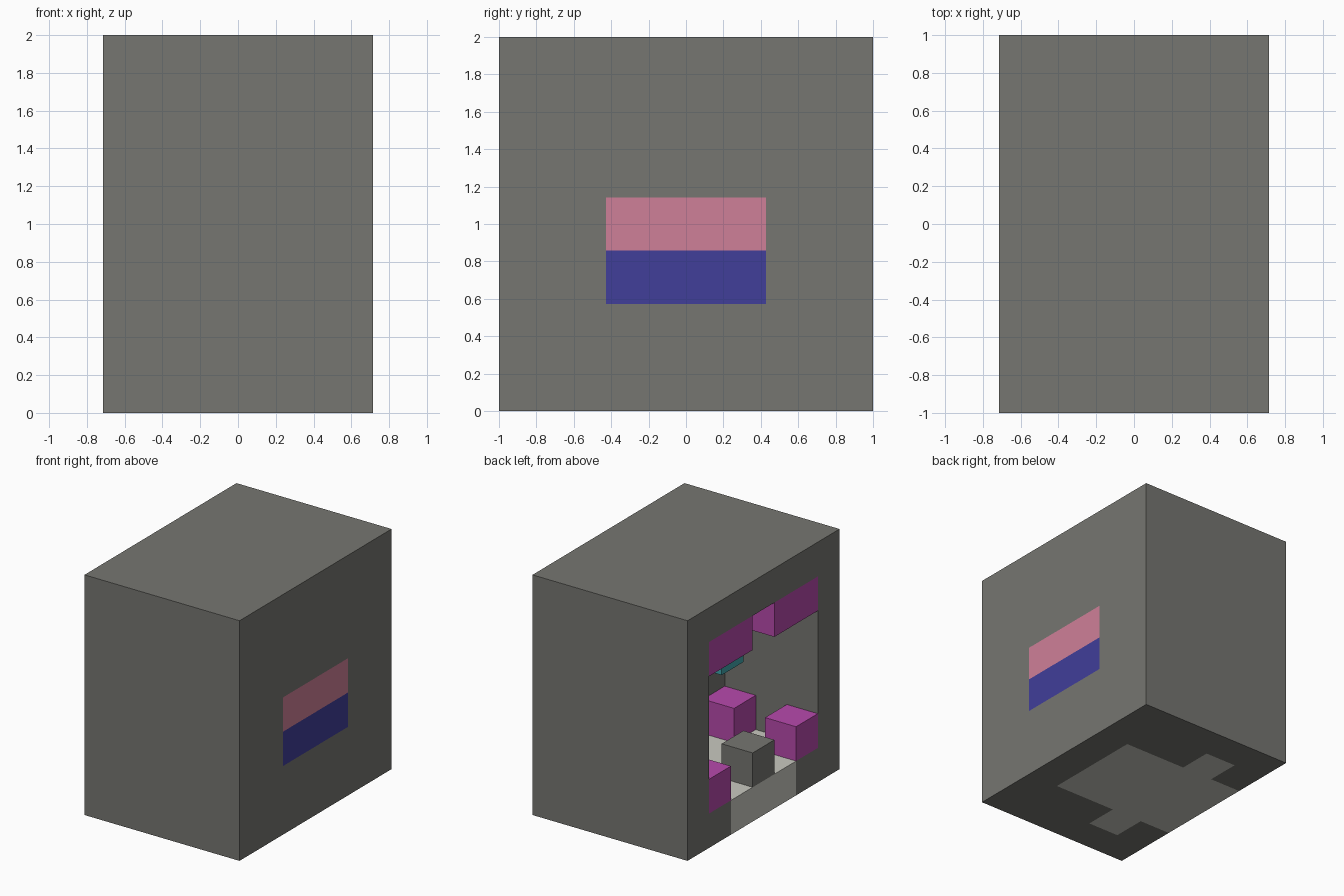
import bpy
import bmesh
from mathutils import Vector

if "Cube" in bpy.data.objects:
    bpy.data.objects.remove(bpy.data.objects["Cube"], do_unlink=True)

UNIT = 2 / 7  # edge of one building block


def linear(c):
    c /= 255
    return c / 12.92 if c <= 0.04045 else ((c + 0.055) / 1.055) ** 2.4


def material(name, *rgb):
    color = [linear(c) for c in rgb] + [1]
    mat = bpy.data.materials.new(name)
    mat.use_nodes = True
    mat.diffuse_color = color
    bsdf = mat.node_tree.nodes["Principled BSDF"]
    bsdf.inputs["Base Color"].default_value = color
    bsdf.inputs["Roughness"].default_value = 0.9
    return mat


stone = material("stone grey", 118, 118, 113)
pale = material("pale floor", 201, 201, 192)
magenta = material("magenta", 183, 73, 172)
pink = material("pink", 207, 128, 152)
blue = material("blue", 65, 62, 154)
teal = material("teal", 64, 165, 172)


def block(name, mat, x, y, z):
    """Box spanning block ranges; x counts from the open side, y from the centre."""
    bm = bmesh.new()
    bmesh.ops.create_cube(bm, size=1)
    size = Vector((x[1] - x[0], y[1] - y[0], z[1] - z[0]))
    center = Vector((sum(x) / 2 - 2.5, sum(y) / 2, sum(z) / 2))
    for v in bm.verts:
        v.co = (v.co * size + center) * UNIT
    mesh = bpy.data.meshes.new(name)
    bm.to_mesh(mesh)
    bm.free()
    mesh.materials.append(mat)
    bpy.context.collection.objects.link(bpy.data.objects.new(name, mesh))


def pair(name, mat, x, y, z):
    """The same box on both sides of the room."""
    block(name + "_back", mat, x, y, z)
    block(name + "_front", mat, x, (-y[1], -y[0]), z)


FULL, ROOM, MIDDLE, CENTER = (-3.5, 3.5), (-2.5, 2.5), (-1.5, 1.5), (-0.5, 0.5)
EDGE = (1.5, 2.5)

# Outer shell
block("roof", stone, (0, 5), FULL, (6, 7))
pair("side_wall", stone, (0, 5), (2.5, 3.5), (0, 6))
block("end_wall_lower", stone, (4, 5), ROOM, (0, 2))
block("end_wall_upper", stone, (4, 5), ROOM, (4, 6))
pair("end_wall_side", stone, (4, 5), EDGE, (2, 4))
pair("corner_column", stone, (3, 4), EDGE, (1, 6))

# Two-tone panel in the end wall
block("panel_lower", blue, (4, 5), MIDDLE, (2, 3))
block("panel_upper", pink, (4, 5), MIDDLE, (3, 4))

# Floor with pale inlay
block("floor_inlay", pale, (0, 4), MIDDLE, (0, 1))
pair("floor_bay", pale, (1, 2), EDGE, (0, 1))
pair("floor_outer", stone, (0, 1), EDGE, (0, 1))
pair("floor_inner", stone, (2, 4), EDGE, (0, 1))

# Furnishings
pair("seat_outer", magenta, (0, 1), EDGE, (1, 2))
pair("seat_inner", magenta, (2, 3), EDGE, (1, 2))
block("table", stone, (0, 1), CENTER, (1, 2))
pair("valance", magenta, (0, 1), (0.5, 2.5), (5, 6))
block("hanging_lamp", teal, (1, 2), CENTER, (4, 6))
